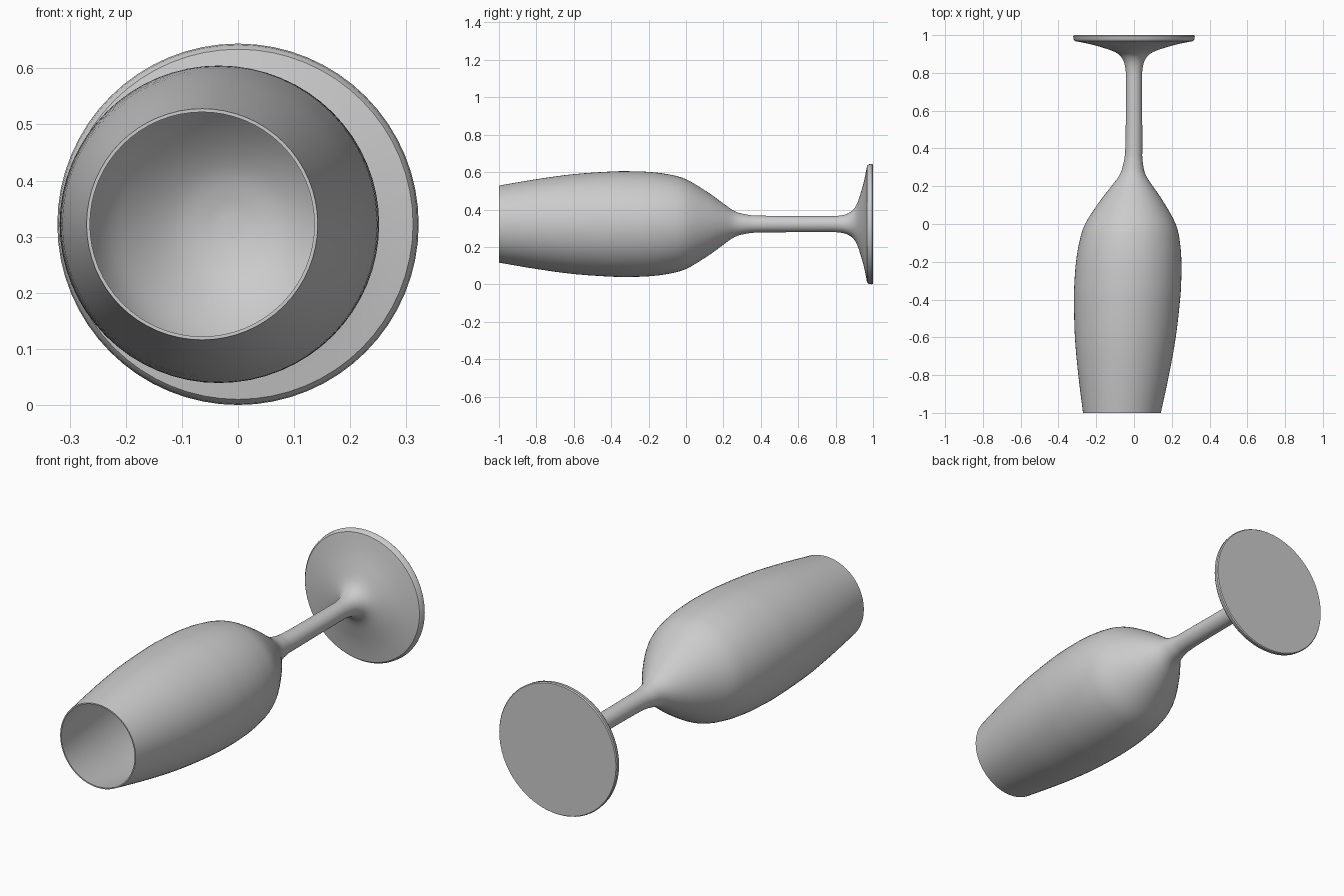
import bpy, bmesh, math

if "Cube" in bpy.data.objects:
    bpy.data.objects.remove(bpy.data.objects["Cube"])

SEG = 64          # sides of the glass
AXIS_Z = 0.322    # height of the lying glass's axis


def lean(y):
    # the bowl drifts sideways towards its rim
    return -0.045 * max(0.0, 0.42 - y)


def smooth(points, steps=4):
    # Catmull-Rom curve through the profile points
    out = []
    for i in range(len(points) - 1):
        p = [points[max(0, min(len(points) - 1, i + k))] for k in (-1, 0, 1, 2)]
        for s in range(steps):
            t = s / steps
            out.append(tuple(0.5 * (2 * b + (c - a) * t + (2 * a - 5 * b + 4 * c - d) * t * t
                                    + (3 * b - a - 3 * c + d) * t ** 3)
                             for a, b, c, d in zip(*p)))
    return out + [points[-1]]


def lathe(name, rings):
    # rings are (y, radius, centre x); both ends are capped
    bm = bmesh.new()
    loops = []
    for y, r, cx in rings:
        loops.append([bm.verts.new((cx + r * math.cos(2 * math.pi * k / SEG), y,
                                    AXIS_Z + r * math.sin(2 * math.pi * k / SEG)))
                      for k in range(SEG)])
    for a, b in zip(loops, loops[1:]):
        for k in range(SEG):
            n = (k + 1) % SEG
            bm.faces.new((a[k], a[n], b[n], b[k]))
    bm.faces.new(loops[0])
    bm.faces.new(loops[-1])
    bmesh.ops.recalc_face_normals(bm, faces=bm.faces)
    mesh = bpy.data.meshes.new(name)
    bm.to_mesh(mesh)
    bm.free()
    obj = bpy.data.objects.new(name, mesh)
    bpy.context.collection.objects.link(obj)
    bpy.ops.object.select_all(action='DESELECT')
    obj.select_set(True)
    bpy.context.view_layer.objects.active = obj
    bpy.ops.object.shade_smooth_by_angle(angle=math.radians(40))


# foot edge
edge = [(1.0, 0.318), (0.995, 0.322), (0.978, 0.32)]
# top of foot, stem and outside of bowl
outer = [(0.968, 0.312), (0.955, 0.245), (0.938, 0.18), (0.91, 0.1), (0.875, 0.062),
         (0.82, 0.045), (0.72, 0.043), (0.4, 0.045), (0.32, 0.052), (0.26, 0.069),
         (0.2, 0.11), (0.12, 0.168), (0.0, 0.24), (-0.1, 0.267), (-0.2, 0.279),
         (-0.3, 0.2825), (-0.4, 0.281), (-0.6, 0.267), (-0.8, 0.24), (-1.0, 0.206)]
# inside of bowl, from rim to bottom
inner = [(-1.0, 0.2), (-0.8, 0.234), (-0.6, 0.261), (-0.4, 0.275), (-0.3, 0.276),
         (-0.2, 0.272), (-0.1, 0.258), (0.0, 0.222), (0.07, 0.165), (0.12, 0.1),
         (0.14, 0.04), (0.143, 0.004)]

profile = edge + smooth(outer) + smooth(inner)
lathe("stemmed_glass", [(y, r, lean(y)) for y, r in profile])
